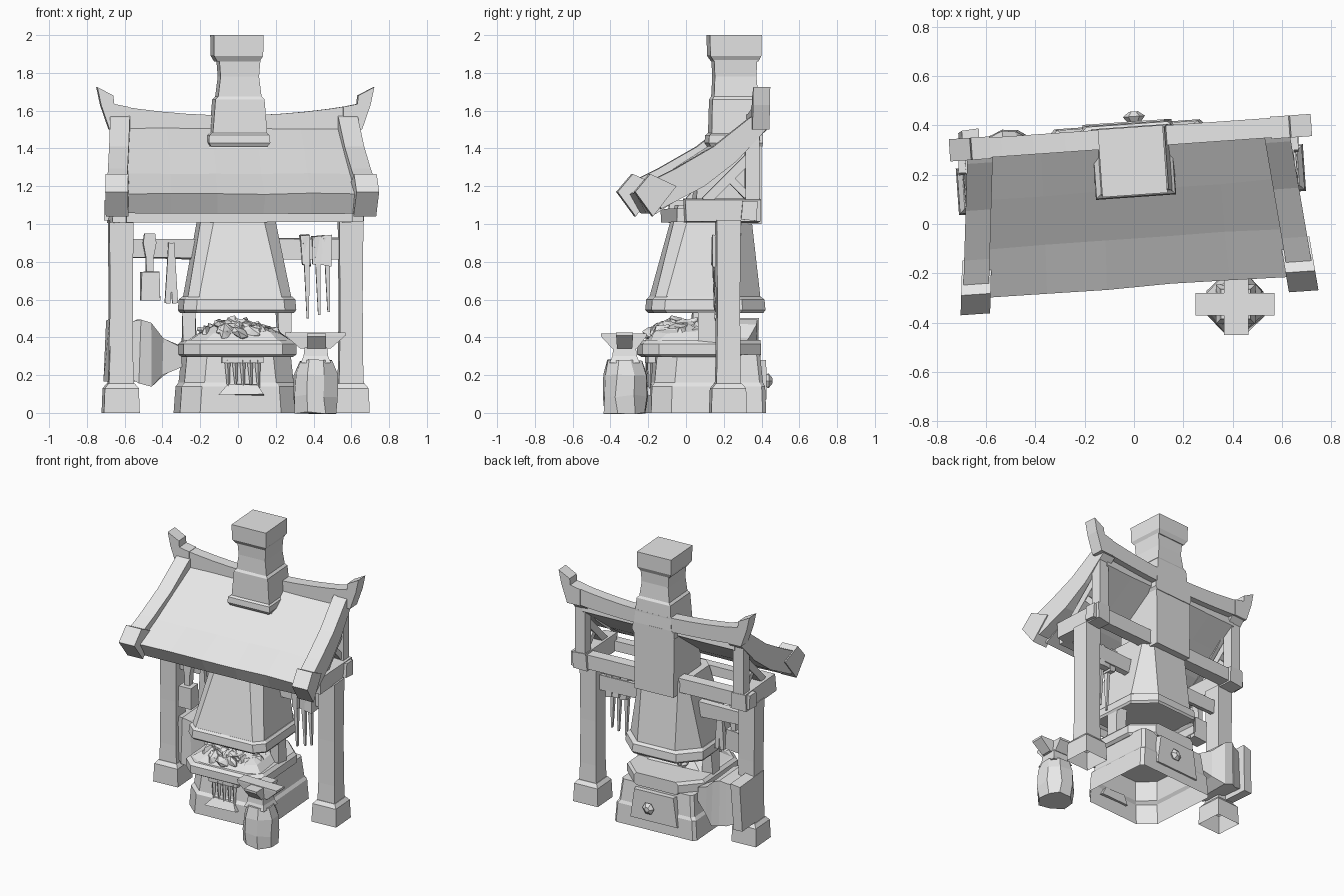
import bpy, bmesh, math, random
from mathutils import Vector, Matrix

random.seed(4)
if "Cube" in bpy.data.objects:
    bpy.data.objects.remove(bpy.data.objects["Cube"], do_unlink=True)

grey = bpy.data.materials.new("plain_grey")
grey.use_nodes = True
grey.diffuse_color = (0.8, 0.8, 0.8, 1)
grey.node_tree.nodes["Principled BSDF"].inputs["Base Color"].default_value = (0.8, 0.8, 0.8, 1)
SKEW = 0.07  # the whole building stands slightly turned


def finish(name, bm, turned=True, jitter=0.0):
    for v in bm.verts:
        v.co += Vector([random.uniform(-jitter, jitter) for _ in range(3)])
    bmesh.ops.recalc_face_normals(bm, faces=bm.faces)
    if turned:
        bmesh.ops.rotate(bm, verts=bm.verts, matrix=Matrix.Rotation(SKEW, 3, 'Z'))
    mesh = bpy.data.meshes.new(name)
    bm.to_mesh(mesh)
    bm.free()
    mesh.materials.append(grey)
    bpy.context.collection.objects.link(bpy.data.objects.new(name, mesh))


def loft(name, rings, turned=True, jitter=0.0, bottom=True):
    """Skin a list of equal-length rings of points."""
    bm = bmesh.new()
    loops = [[bm.verts.new(p) for p in ring] for ring in rings]
    n = len(loops[0])
    for a, b in zip(loops, loops[1:]):
        for i in range(n):
            j = (i + 1) % n
            bm.faces.new((a[i], a[j], b[j], b[i]))
    if bottom:
        bm.faces.new(loops[0][::-1])
    bm.faces.new(loops[-1])
    finish(name, bm, turned, jitter)


def rect(x, y, z):
    return [(x[0], y[0], z), (x[1], y[0], z), (x[1], y[1], z), (x[0], y[1], z)]


def eight(w, y0, y1, front, back, z):
    """Rectangle of half width w with clipped front and back corners."""
    half = [(w - front, y0), (w, y0 + front), (w, y1 - back), (w - back, y1)]
    return [(x, y, z) for x, y in half] + [(-x, y, z) for x, y in half[::-1]]


def box(name, x, y, z, jitter=0.0):
    loft(name, [rect(x, y, z[0]), rect(x, y, z[1])], jitter=jitter)


def beam(name, a, b, w, h, taper=1.0):
    """Square bar from point a to point b."""
    a, b = Vector(a), Vector(b)
    d = (b - a).normalized()
    side = d.cross(Vector((0, 0, 1)))
    side = Vector((1, 0, 0)) if side.length < 0.01 else side.normalized()
    up = side.cross(d)
    corners = [(-1, -1), (1, -1), (1, 1), (-1, 1)]
    loft(name, [[p + side * (i * w / 2 * k) + up * (j * h / 2 * k) for i, j in corners]
                for p, k in ((a, 1), (b, taper))])


def disc(cx, cy, r, z, n=8):
    return [(cx + r * math.cos(math.tau * (i + .5) / n), cy + r * math.sin(math.tau * (i + .5) / n), z)
            for i in range(n)]


# Forge base, stone rim and hearth bed
loft("forge_base", [eight(w, y0, y1, .1, .02, z) for w, y0, y1, z in
     [(.315, -.2, .405, 0), (.305, -.195, .4, .14), (.29, -.18, .39, .16), (.275, -.165, .375, .31)]], bottom=False)
loft("forge_rim", [eight(w, -y, .385, .08, .13, z) for w, y, z in
     [(.28, .22, .295), (.3, .245, .31), (.3, .245, .365), (.28, .225, .385)]])
bm = bmesh.new()
for i in range(50):
    a, r = random.uniform(0, math.tau), math.sqrt(random.random())
    pos = Vector((r * .2 * math.cos(a), -.03 + r * .16 * math.sin(a), .47 - .06 * r * r))
    rot = Matrix.Rotation(random.uniform(0, 3), 4, Vector((random.random(), random.random(), 1)))
    bmesh.ops.create_icosphere(bm, subdivisions=1, radius=random.uniform(.04, .06),
                               matrix=Matrix.Translation(pos) @ rot @ Matrix.Diagonal((1.2, .9, .5, 1)))
finish("coals", bm, jitter=.006)
loft("coal_mound", [eight(w, -y, y - .05, .06, .06, z) for w, y, z in
                    [(.26, .21, .38), (.21, .17, .43), (.1, .1, .475)]], jitter=.01)

# Front vent: lintel, ash and pointed bars
box("vent_lintel", (-.1, .12), (-.21, -.17), (.265, .3))
loft("vent_ash", [rect((-.11, .12), (-.23, -.17), .09), rect((-.07, .09), (-.205, -.17), .15)], jitter=.01)
for i in range(5):
    x = -.07 + i * .04
    beam("vent_bar", (x, -.195, .28), (x + .005, -.2, .13 + .02 * (i % 2)), .024, .022, taper=.4)

# Rear door with knob
loft("rear_door", [[(x, y, z) for x, z in ((-w, .07), (w, .07), (w - .03, .28), (-w + .03, .28))]
                   for y, w in ((.37, .19), (.415, .18))])
loft("door_knob", [[(.03 + r * math.cos(math.tau * i / 6), y, .17 + r * math.sin(math.tau * i / 6))
                    for i in range(6)] for y, r in ((.41, .025), (.435, .045), (.455, .018))])

# Hood, supports and chimney
for s in (-1, 1):
    box("hood_support", (s * .25 - .035, s * .25 + .035), (.05, .14), (.36, .56), jitter=.008)
loft("hood_rim", [eight(w, y0, y1, .065, .13, z) for w, y0, y1, z in
     [(.29, -.185, .4, .53), (.3, -.2, .41, .545), (.295, -.195, .405, .6), (.28, -.18, .385, .615)]], bottom=False)
loft("hood", [eight(w, y0, y1, f, b, z) for w, y0, y1, f, b, z in
     [(.275, -.18, .385, .055, .13, .61), (.2, -.075, .34, .065, .06, 1.01),
      (.185, -.05, .34, .06, .05, 1.1)]], bottom=False)
loft("chimney_base", [rect((.012 - w, .012 + w), (y0, .39), z) for w, y0, z in
                      [(.15, .03, 1.0), (.152, .05, 1.2), (.155, .16, 1.43)]])
loft("chimney_collar", [rect((.016 - w, .016 + w), (y, .395), z) for w, y, z in
                        [(.15, .12, 1.41), (.163, .108, 1.43), (.16, .112, 1.47), (.14, .13, 1.485)]])
loft("chimney", [rect((.02 - w, .02 + w), (y0, y1), z) for w, y0, y1, z in
     [(.145, .125, .395, 1.47), (.13, .13, .385, 1.66), (.115, .14, .375, 1.675),
      (.102, .145, .365, 1.78), (.11, .14, .37, 1.88)]])
loft("chimney_cap", [rect((.012 - w, .012 + w), (y0, y1), z) for w, y0, y1, z in
     [(.112, .14, .375, 1.86), (.13, .12, .39, 1.89), (.132, .117, .392, 2.0)]])

# Timber frame, mirrored about the middle
for s in (-1, 1):
    def sx(a, b):
        return tuple(sorted((s * a, s * b)))

    loft("post_base", [rect(sx(.61 - r, .61 + r), (.18 - r, .18 + r), z)
                       for r, z in ((.095, 0), (.09, .13), (.07, .155))], bottom=False)
    loft("post", [rect(sx(.61 - r, .61 + r), (.18 - r, .18 + r), z)
                  for r, z in ((.066, .15), (.062, .28), (.06, .6), (.064, 1.02))])
    box("side_beam", sx(.56, .665), (-.05, .345), (1.01, 1.13), .006)
    box("upper_post", sx(.57, .65), (.27, .345), (1.12, 1.52))
    beam("brace", (s * .61, .06, 1.12), (s * .61, .3, 1.36), .06, .05)
    beam("short_brace", (s * .61, .28, 1.15), (s * .61, .18, 1.25), .05, .04)
    box("tool_rail", sx(.19, .57), (.16, .2), (.82, .92), .01)

    # Edge rafters spread out towards the eave, with a heavy end block
    def edge(name, profile, half):
        loft(name, [[(s * (.6 + .06 * (.35 - y) / .6) + k * half, y, z) for y, z in profile] for k in (-1, 1)])

    edge("edge_rafter", [(-.25, 1.22), (-.1, 1.295), (.1, 1.41), (.29, 1.56), (.36, 1.6),
                         (.38, 1.5), (.22, 1.33), (.05, 1.2), (-.18, 1.08)], .052)
    edge("rafter_end", [(-.32, 1.17), (-.24, 1.265), (-.1, 1.2), (-.225, 1.04)], .06)

    # Upturned horn closing the ridge
    horn = [(.57, 1.62), (.645, 1.635), (.65, 1.68), (.735, 1.725), (.715, 1.63), (.67, 1.5), (.57, 1.5)]
    loft("ridge_horn", [[(s * x + .01, y, z) for x, z in horn] for y in (.305, .395)])

box("rear_beam", (-.69, .69), (.25, .33), (1.02, 1.12), .006)
box("front_beam", (-.6, .6), (-.09, -.02), (1.01, 1.08), .004)

# Roof panel, almost straight down the slope
roof_profile = [(-.255, 1.16), (-.06, 1.265), (.14, 1.395), (.34, 1.525),
                (.35, 1.44), (.18, 1.315), (0, 1.18), (-.2, 1.055)]
loft("roof_panel", [[(u * (.585 + .06 * (.35 - y)), y, z) for y, z in roof_profile]
                    for u in (-1, -.6, -.2, .2, .6, 1)], jitter=.004)

# Ridge beam in slices, rising towards both ends
loft("ridge_beam", [[(x, .31, 1.475 + .6 * lift), (x, .39, 1.475 + .6 * lift), (x, .39, 1.575 + lift),
                     (x, .31, 1.575 + lift)]
                    for x, lift in [(i * .128, .055 * (i / 5) ** 2) for i in range(-5, 6)]])


# Bellows: back board, leather and nozzle
def board(x, y0, y1, z0, z1):
    return [(x, y0, z0), (x, y1, z0), (x, y1, z1), (x, y0, z1)]


loft("bellows_board", [board(-.68, .13, .425, .17, .49), board(-.61, .13, .425, .16, .5)], jitter=.01)
loft("bellows_leather", [board(-.62, .17, .38, .2, .46), board(-.55, .15, .4, .17, .48),
                         board(-.51, .13, .42, .16, .5), board(-.45, .14, .41, .14, .47),
                         board(-.38, .2, .36, .2, .4), board(-.28, .23, .31, .25, .35)], jitter=.008)

# Stump and anvil stand square in front
loft("stump", [disc(.412, -.322, r, z) for r, z in
               ((.118, 0), (.125, .09), (.12, .2), (.095, .275))], turned=False, jitter=.008)
loft("anvil_neck", [rect((.412 - w, .412 + w), (-.325 - w, -.325 + w), z)
                    for w, z in ((.08, .265), (.065, .3), (.06, .345))], turned=False)
loft("anvil_face", [rect((a, b), (-.325 - w, -.325 + w), z) for a, b, w, z in
                    ((.33, .49, .04, .34), (.25, .57, .045, .41), (.25, .57, .045, .425))], turned=False)
loft("anvil_crossbar", [rect((.365, .465), (a, b), z) for a, b, z in
                        ((-.39, -.26, .34), (-.45, -.21, .405), (-.45, -.21, .42))], turned=False)

# Hanging tools
loft("hammer_handle", [rect((-.46 - w, -.46 + w), (.11, .16), z)
                       for w, z in ((.018, .73), (.02, .82), (.035, .9), (.028, .95))])
box("hammer_head", (-.51, -.405), (.08, .17), (.6, .745), .006)
for x in (-.365, -.325):
    beam("tongs_arm", (-.345, .13, .9), (x, .13, .58), .035, .03)
for x in (.37, .43, .48):
    beam("poker", (x, .13, .93), (x + .01, .13, .5 + abs(x - .37) * .3), .04, .035, .35)
    box("poker_hook", (x - .025, x + .025), (.11, .19), (.78, .94), .008)
